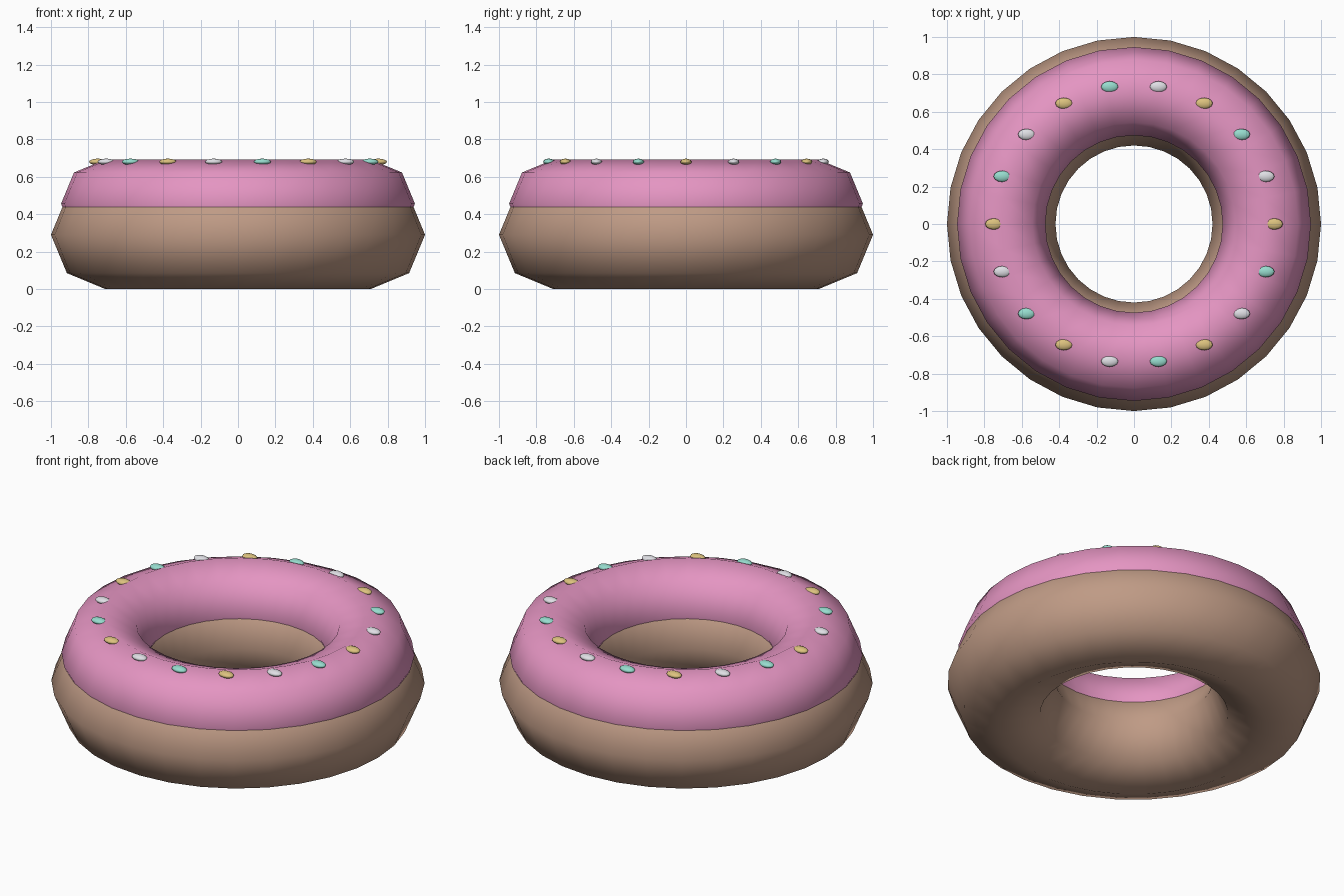
import bpy
import math

if "Cube" in bpy.data.objects:
    bpy.data.objects.remove(bpy.data.objects["Cube"])


def material(name, rgb):
    m = bpy.data.materials.new(name)
    m.diffuse_color = (*rgb, 1.0)
    m.use_nodes = True
    m.node_tree.nodes["Principled BSDF"].inputs["Base Color"].default_value = m.diffuse_color
    return m


dough_brown = material("dough_brown", (0.52, 0.325, 0.235))
icing_pink = material("icing_pink", (0.78, 0.30, 0.54))
sprinkle_colours = [
    material("sprinkle_yellow", (0.72, 0.54, 0.21)),
    material("sprinkle_white", (0.74, 0.74, 0.78)),
    material("sprinkle_teal", (0.31, 0.72, 0.62)),
]


def finish(name, mat):
    obj = bpy.context.object
    obj.name = name
    obj.data.materials.append(mat)
    bpy.ops.object.shade_smooth()
    return obj


def ring(name, minor, z, mat):
    bpy.ops.mesh.primitive_torus_add(
        major_segments=32, minor_segments=8,
        major_radius=0.71, minor_radius=minor, location=(0, 0, z))
    return finish(name, mat)


# Dough ring, and a thinner icing ring sunk into its upper half
ring("dough", 0.29, 0.29, dough_brown)
ring("icing", 0.236, 0.456, icing_pink)

# Flat oval sprinkles around the top, all lying along x
COUNT = 18
for i in range(COUNT):
    a = 2 * math.pi * i / COUNT
    bpy.ops.mesh.primitive_uv_sphere_add(
        segments=12, ring_count=8, radius=1,
        location=(0.75 * math.cos(a), 0.745 * math.sin(a), 0.68))
    sprinkle = finish(f"sprinkle_{i + 1}", sprinkle_colours[i % 3])
    sprinkle.scale = (0.046, 0.03, 0.017)
